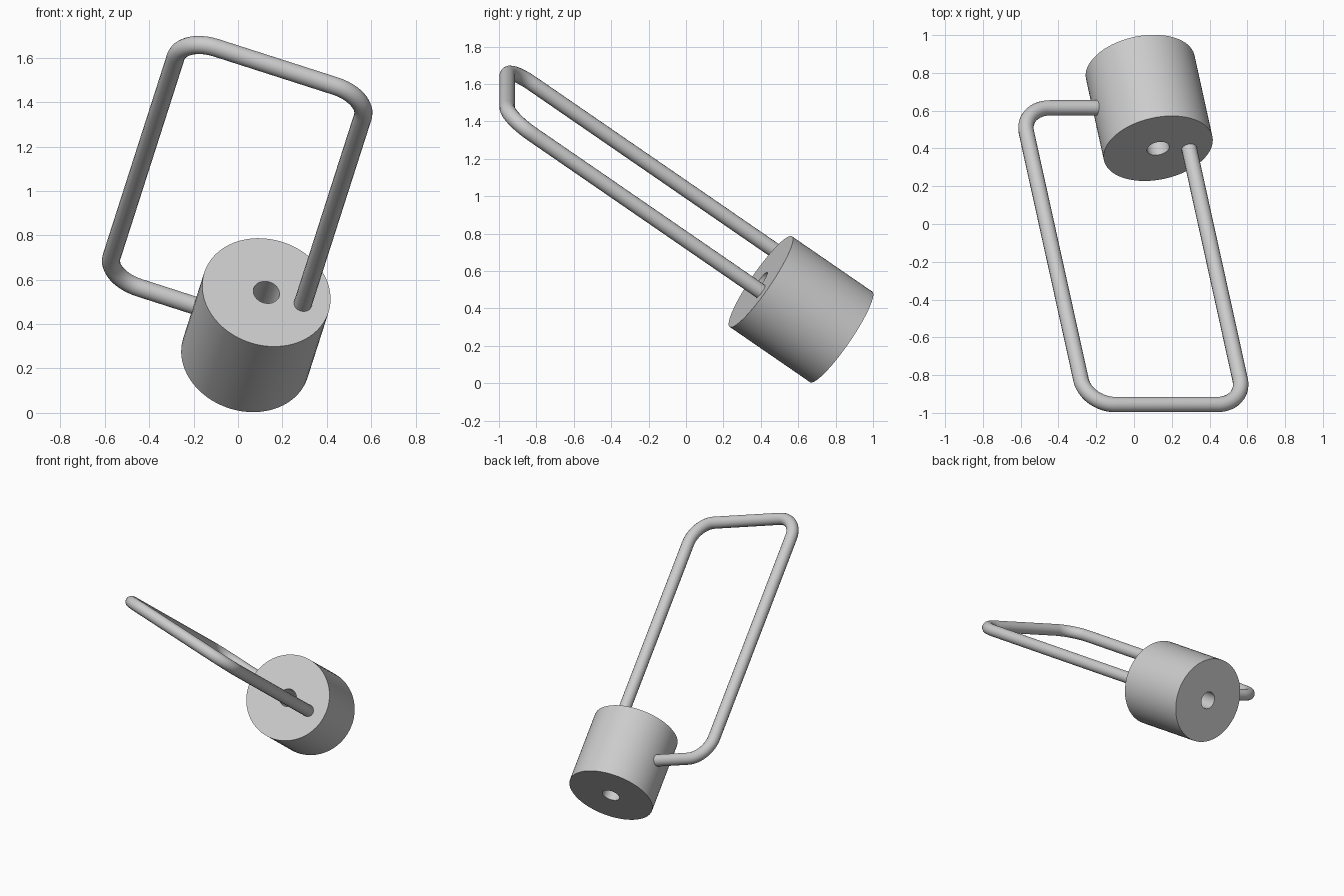
import bpy, bmesh, math
from mathutils import Vector, Matrix

cube = bpy.data.objects.get("Cube")
if cube:
    bpy.data.objects.remove(cube, do_unlink=True)

# Tilted frame: u runs across the handle, v along the drum axis
top = Vector((0.128, 0.40, 0.543))
v = Vector((0.179, -0.811, 0.558)).normalized()
u = Vector((v.z, 0, -v.x)).normalized()
w = v.cross(u)
frame = Matrix((u, w, v)).transposed().to_4x4()
frame.translation = top
if frame.determinant() < 0:
    frame = frame @ Matrix.Scale(-1, 4, (0, 1, 0))

DRUM_R, DRUM_H, HOLE_R = 0.294, 0.53, 0.06
WIRE_R, BEND = 0.041, 0.16

grey = bpy.data.materials.new("light grey")
grey.use_nodes = True
colour = (0.6, 0.6, 0.6, 1)
grey.diffuse_color = colour
grey.node_tree.nodes["Principled BSDF"].inputs["Base Color"].default_value = colour


def smooth(obj):
    bpy.ops.object.select_all(action="DESELECT")
    obj.select_set(True)
    bpy.context.view_layer.objects.active = obj
    bpy.ops.object.shade_smooth_by_angle(angle=math.radians(35))


def add(name, data):
    obj = bpy.data.objects.new(name, data)
    bpy.context.collection.objects.link(obj)
    obj.matrix_world = frame
    data.materials.append(grey)
    return obj


# Drum with a hole through its axis: a closed profile spun around v
bm = bmesh.new()
profile = [(HOLE_R, 0), (DRUM_R, 0), (DRUM_R, -DRUM_H), (HOLE_R, -DRUM_H)]
verts = [bm.verts.new((r, 0, z)) for r, z in profile]
edges = [bm.edges.new((verts[i], verts[(i + 1) % 4])) for i in range(4)]
bmesh.ops.spin(bm, geom=verts + edges, cent=(0, 0, 0), axis=(0, 0, 1),
               angle=math.tau, steps=64, use_merge=True)
bmesh.ops.remove_doubles(bm, verts=bm.verts, dist=0.0001)
bmesh.ops.recalc_face_normals(bm, faces=bm.faces)
mesh = bpy.data.meshes.new("drum")
bm.to_mesh(mesh)
bm.free()
smooth(add("drum", mesh))


def rounded(points, radius, steps=12):
    """Path through right-angled corners, each replaced by an arc."""
    path = [points[0]]
    for before, corner, after in zip(points, points[1:], points[2:]):
        a = (before - corner).normalized() * radius
        b = (after - corner).normalized() * radius
        for i in range(steps + 1):
            t = i / steps * math.pi / 2
            path.append(corner + a * (1 - math.sin(t)) + b * (1 - math.cos(t)))
    return path + [points[-1]]


# Bent wire handle, from the drum face round to the drum side
RIGHT, LEFT, FAR, NEAR = 0.172, -0.713, 1.673, -DRUM_H / 2
corners = [Vector(p) for p in ((RIGHT, 0, -0.04), (RIGHT, 0, FAR), (LEFT, 0, FAR),
                               (LEFT, 0, NEAR), (-0.26, 0, NEAR))]
path = rounded(corners, BEND)
curve = bpy.data.curves.new("wire_handle", "CURVE")
curve.dimensions = "3D"
curve.bevel_depth = WIRE_R
curve.bevel_resolution = 6
curve.use_fill_caps = True
spline = curve.splines.new("POLY")
spline.points.add(len(path) - 1)
for point, co in zip(spline.points, path):
    point.co = (*co, 1)
handle = add("wire_handle", curve)
bpy.ops.object.select_all(action="DESELECT")
handle.select_set(True)
bpy.context.view_layer.objects.active = handle
bpy.ops.object.convert(target="MESH")
smooth(bpy.context.view_layer.objects.active)
